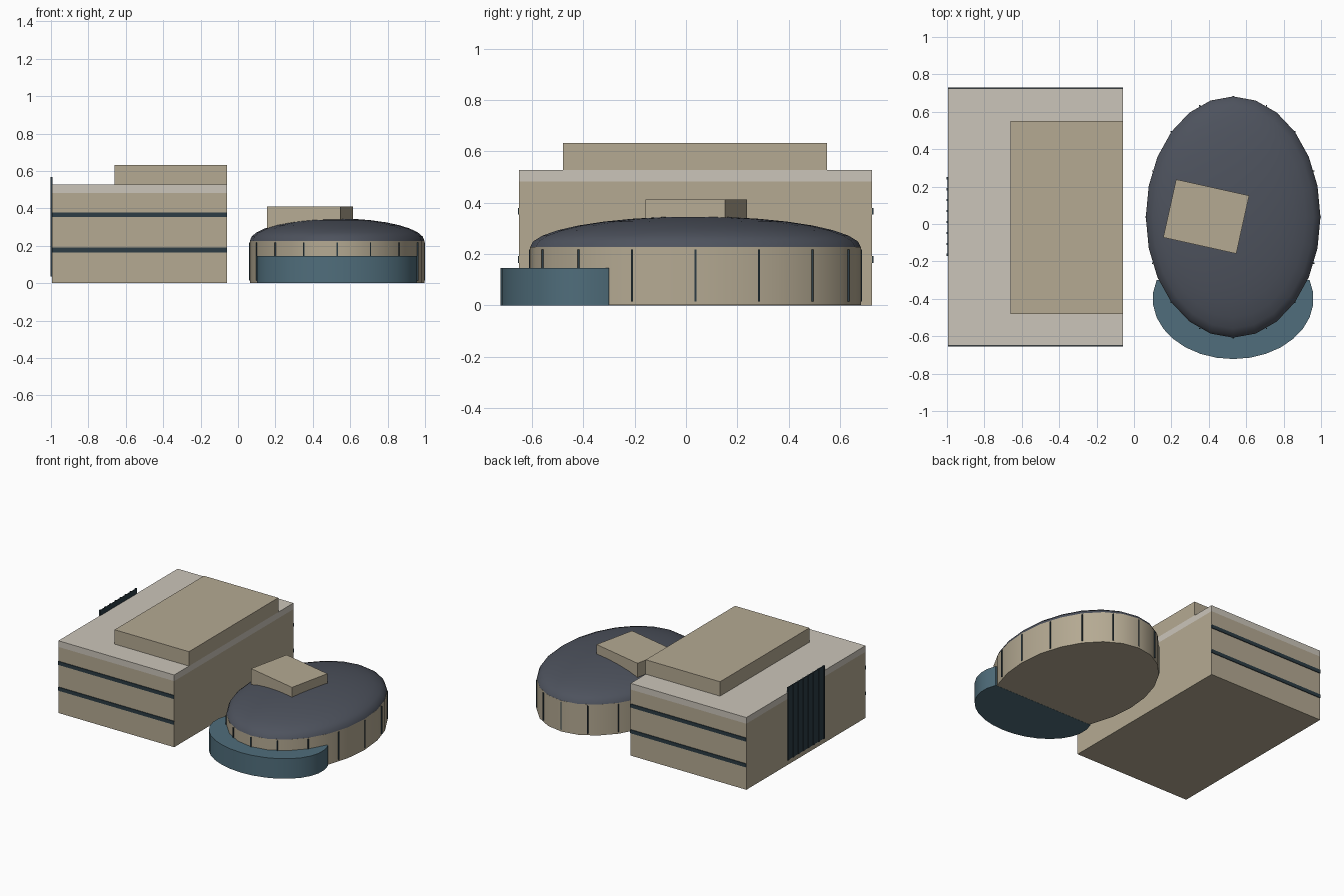
import bpy, bmesh
from math import cos, sin, pi, radians

if "Cube" in bpy.data.objects:
    bpy.data.objects.remove(bpy.data.objects["Cube"])


def material(name, r, g, b):
    m = bpy.data.materials.new(name)
    m.diffuse_color = (r, g, b, 1)
    m.use_nodes = True
    m.node_tree.nodes["Principled BSDF"].inputs["Base Color"].default_value = m.diffuse_color
    return m


STONE = material("stone", 0.46, 0.40, 0.29)
PALE = material("pale_stone", 0.60, 0.56, 0.49)
SLATE = material("slate", 0.075, 0.085, 0.11)
GLASS = material("glass", 0.08, 0.155, 0.20)
DARK = material("dark_glass", 0.025, 0.045, 0.058)


def finish(name, bm, mat, smooth=False):
    bmesh.ops.recalc_face_normals(bm, faces=bm.faces)
    me = bpy.data.meshes.new(name)
    bm.to_mesh(me)
    bm.free()
    ob = bpy.data.objects.new(name, me)
    bpy.context.collection.objects.link(ob)
    me.materials.append(mat)
    if smooth:
        bpy.ops.object.select_all(action='DESELECT')
        bpy.context.view_layer.objects.active = ob
        ob.select_set(True)
        bpy.ops.object.shade_smooth_by_angle(angle=radians(35))
    return ob


def box(name, x, y, z, mat):
    """Box from (min, max) pairs."""
    bm = bmesh.new()
    bmesh.ops.create_cube(bm, size=1)
    for v in bm.verts:
        v.co = [(a + b) / 2 + c * (b - a) for (a, b), c in zip((x, y, z), v.co)]
    return finish(name, bm, mat)


def prism(name, pts, z0, z1, mat, smooth=True):
    bm = bmesh.new()
    face = bm.faces.new([bm.verts.new((x, y, z0)) for x, y in pts])
    top = bmesh.ops.extrude_face_region(bm, geom=[face], use_keep_orig=True)["geom"]
    for v in top:
        if isinstance(v, bmesh.types.BMVert):
            v.co.z = z1
    return finish(name, bm, mat, smooth)


# Rectangular wing
X, Y = (-0.995, -0.06), (-0.65, 0.725)
box("main_block", X, Y, (0, 0.482), STONE)
box("parapet", X, Y, (0.482, 0.527), PALE)
box("upper_block", (-0.66, -0.06), (-0.48, 0.55), (0.527, 0.632), STONE)

# Window strips on front and back
for side, y in (("front", (-0.655, -0.645)), ("back", (0.72, 0.73))):
    for i, z in enumerate((0.178, 0.366)):
        box(f"{side}_window_strip_{i}", X, y, (z - 0.013, z + 0.013), DARK)

# Tall glazed screen with fins on the left side
box("side_screen", (-0.998, -0.992), (-0.17, 0.25), (0.035, 0.565), DARK)
for i in range(8):
    y = -0.165 + i * 0.41 / 7
    box(f"screen_fin_{i}", (-1.002, -0.992), (y - 0.006, y + 0.006), (0.035, 0.567), DARK)

# Oval wing
CX, CY, RX, RY, N = 0.53, 0.037, 0.467, 0.645, 24
oval = [(CX + RX * cos(2 * pi * i / N), CY + RY * sin(2 * pi * i / N)) for i in range(N)]
prism("oval_wall", oval, 0.001, 0.226, STONE)

# Domed oval roof
bm = bmesh.new()
rings = 8
loops = []
for k in range(rings):
    a = k / rings * pi / 2
    loops.append([bm.verts.new((CX + (x - CX) * cos(a), CY + (y - CY) * cos(a),
                                0.225 + 0.121 * sin(a))) for x, y in oval])
apex = bm.verts.new((CX, CY, 0.346))
for lo, hi in zip(loops, loops[1:]):
    for i in range(N):
        j = (i + 1) % N
        bm.faces.new((lo[i], lo[j], hi[j], hi[i]))
for i in range(N):
    bm.faces.new((loops[-1][i], loops[-1][(i + 1) % N], apex))
bm.faces.new(loops[0][::-1])
finish("oval_roof", bm, SLATE, True)

# Thin joints around the oval wall
for i in range(16):
    a = 2 * pi * i / 16
    x, y = CX + RX * cos(a), CY + RY * sin(a)
    s = 0.0035
    box(f"wall_joint_{i}", (x - s, x + s), (y - s, y + s), (0.015, 0.217), DARK)

# Turned box on the roof
bm = bmesh.new()
bmesh.ops.create_cube(bm, size=1)
ob = finish("roof_box", bm, STONE)
ob.location = (0.386, 0.04, 0.35)
ob.scale = (0.40, 0.318, 0.122)
ob.rotation_euler.z = radians(-12.5)

# Low curved glass entrance hall wrapping the front of the oval
start, sweep, M = radians(162), radians(216), 18
hall = [(0.53 + 0.43 * cos(start + sweep * i / M), -0.40 + 0.322 * sin(start + sweep * i / M))
        for i in range(M + 1)]
prism("entrance_hall", hall, 0, 0.146, GLASS)
